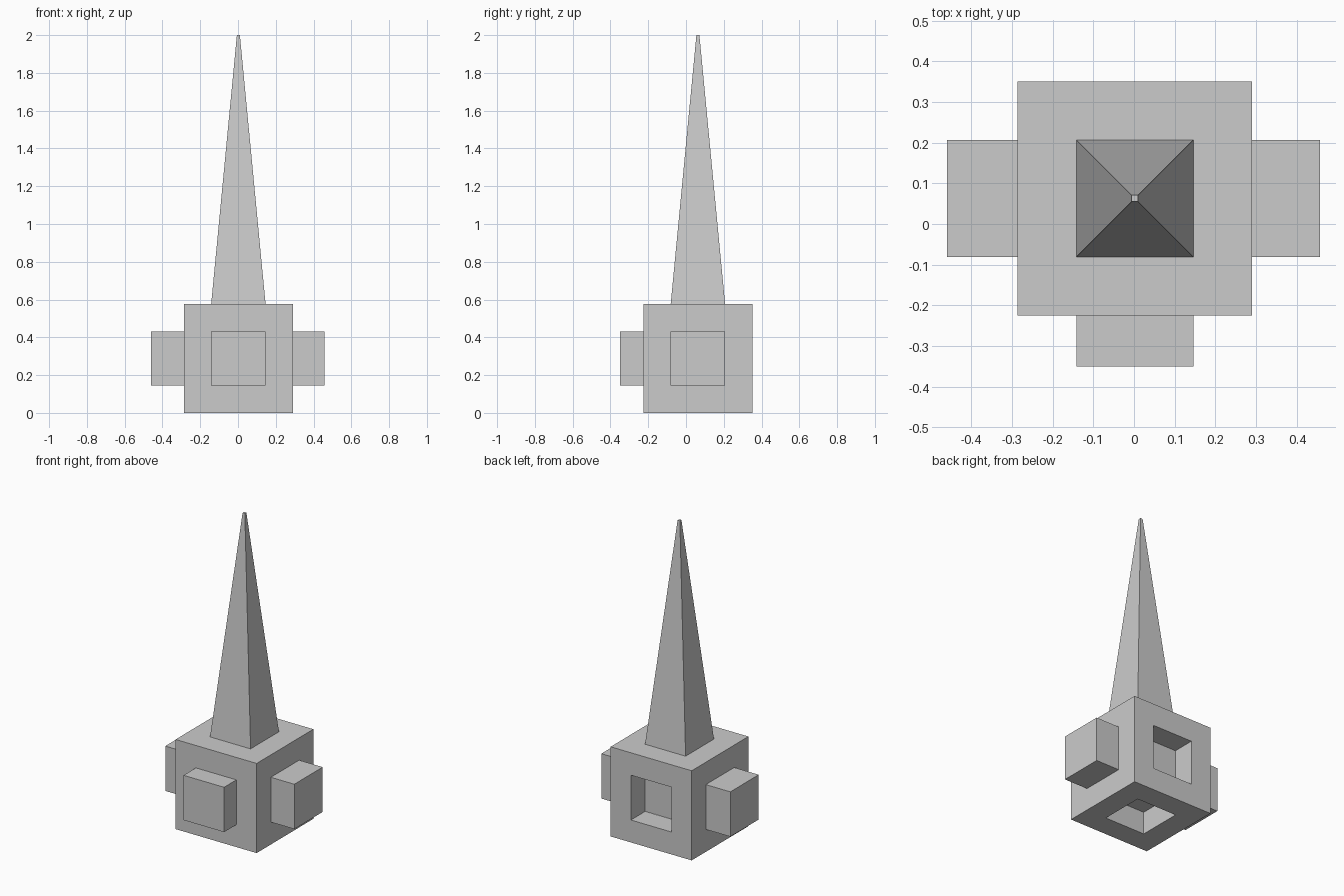
import bpy, bmesh
from mathutils import Vector, Matrix

if "Cube" in bpy.data.objects:
    bpy.data.objects.remove(bpy.data.objects["Cube"])

SIZE = 0.576
CENTER = Vector((0.002, 0.063, SIZE / 2))

# Cube body: every side gets an inset square that is pushed in or pulled out
bm = bmesh.new()
bmesh.ops.create_cube(bm, size=SIZE, matrix=Matrix.Translation(CENTER))

# side normal -> (extrusion distance, scale of the end face)
sides = [
    ((1, 0, 0), 0.167, 1),         # right block
    ((-1, 0, 0), 0.174, 1),        # left block
    ((0, -1, 0), 0.125, 1),        # front block
    ((0, 1, 0), -0.145, 1),        # back recess
    ((0, 0, -1), -0.145, 1),       # bottom recess
    ((0, 0, 1), 2 - SIZE, 0.055),  # tapered spire
]


def shape_side(normal, distance, scale):
    n = Vector(normal)
    face = max(bm.faces, key=lambda f: (f.calc_center_median() - CENTER).dot(n)
               if f.normal.dot(n) > 0.9 else -9)
    bmesh.ops.inset_individual(bm, faces=[face], thickness=SIZE / 4,
                               use_even_offset=True)
    end = bmesh.ops.extrude_discrete_faces(bm, faces=[face])["faces"][0]
    mid = end.calc_center_median()
    for v in end.verts:
        v.co = mid + (v.co - mid) * scale + n * distance


bm.normal_update()
for side in sides:
    shape_side(*side)
    bm.normal_update()

bmesh.ops.recalc_face_normals(bm, faces=bm.faces)
mesh = bpy.data.meshes.new("spired_block")
bm.to_mesh(mesh)
bm.free()
bpy.context.collection.objects.link(bpy.data.objects.new("spired_block", mesh))
